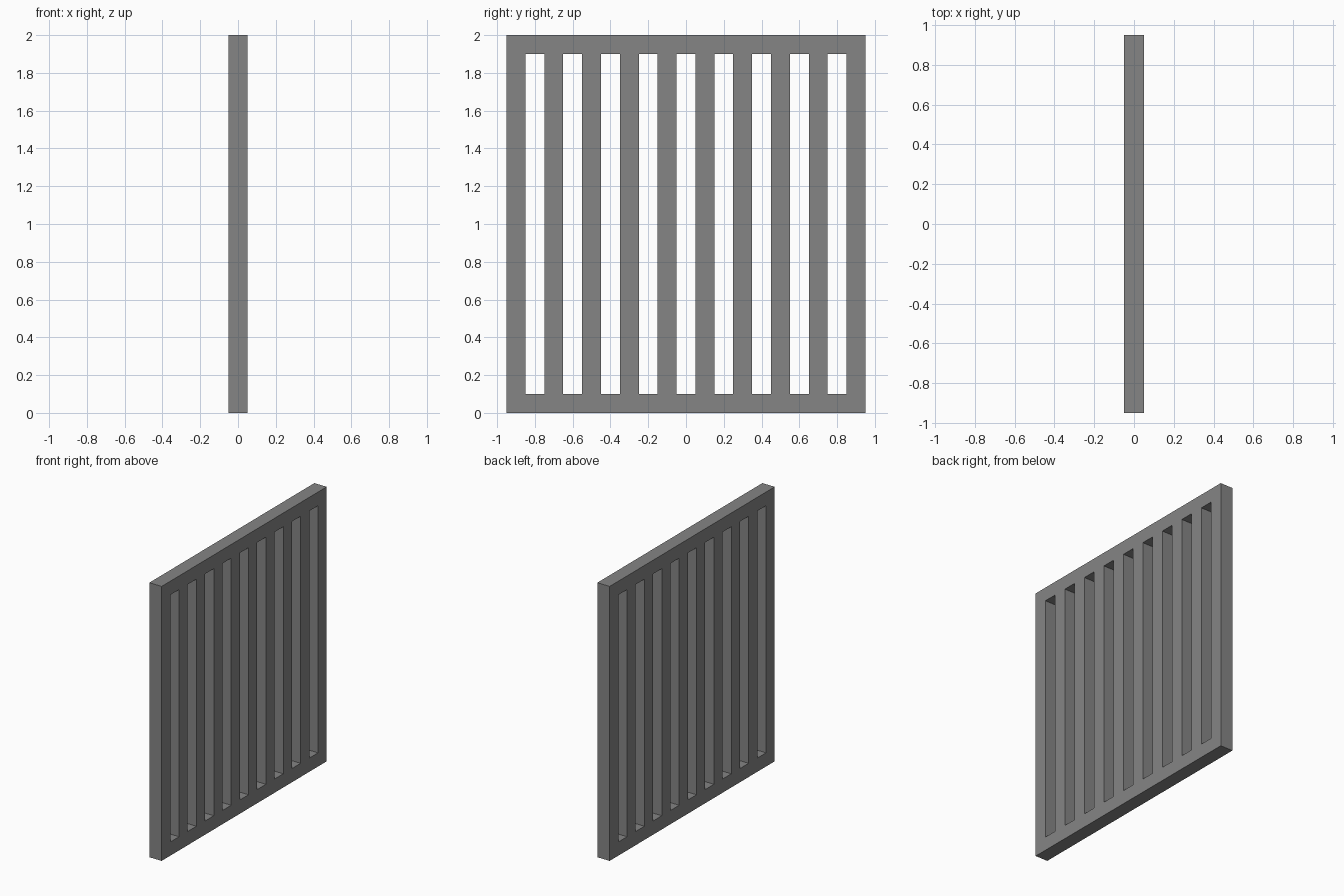
import bpy
import bmesh

if "Cube" in bpy.data.objects:
    bpy.data.objects.remove(bpy.data.objects["Cube"])

BARS = 10
WIDTH = 0.1      # bar, gap and rail width, also the thickness
HEIGHT = 2.0
COLUMNS = 2 * BARS - 1

grey = bpy.data.materials.new("mid grey")
grey.diffuse_color = (0.235, 0.235, 0.235, 1)
grey.use_nodes = True
grey.node_tree.nodes["Principled BSDF"].inputs["Base Color"].default_value = grey.diffuse_color

# Flat grille sheet: full rows for the rails, every second column for the bars
bm = bmesh.new()
levels = (0, WIDTH, HEIGHT - WIDTH, HEIGHT)
points = [[bm.verts.new((0, (c - COLUMNS / 2) * WIDTH, z)) for z in levels]
          for c in range(COLUMNS + 1)]
for c in range(COLUMNS):
    for r in range(3):
        if r == 1 and c % 2:
            continue
        a, b = points[c], points[c + 1]
        bm.faces.new((a[r], b[r], b[r + 1], a[r + 1]))

mesh = bpy.data.meshes.new("barred_panel")
bm.to_mesh(mesh)
bm.free()
mesh.materials.append(grey)
panel = bpy.data.objects.new("barred_panel", mesh)
bpy.context.collection.objects.link(panel)

# Thickness, centred on x = 0
solid = panel.modifiers.new("thickness", 'SOLIDIFY')
solid.thickness = WIDTH
solid.offset = 0
